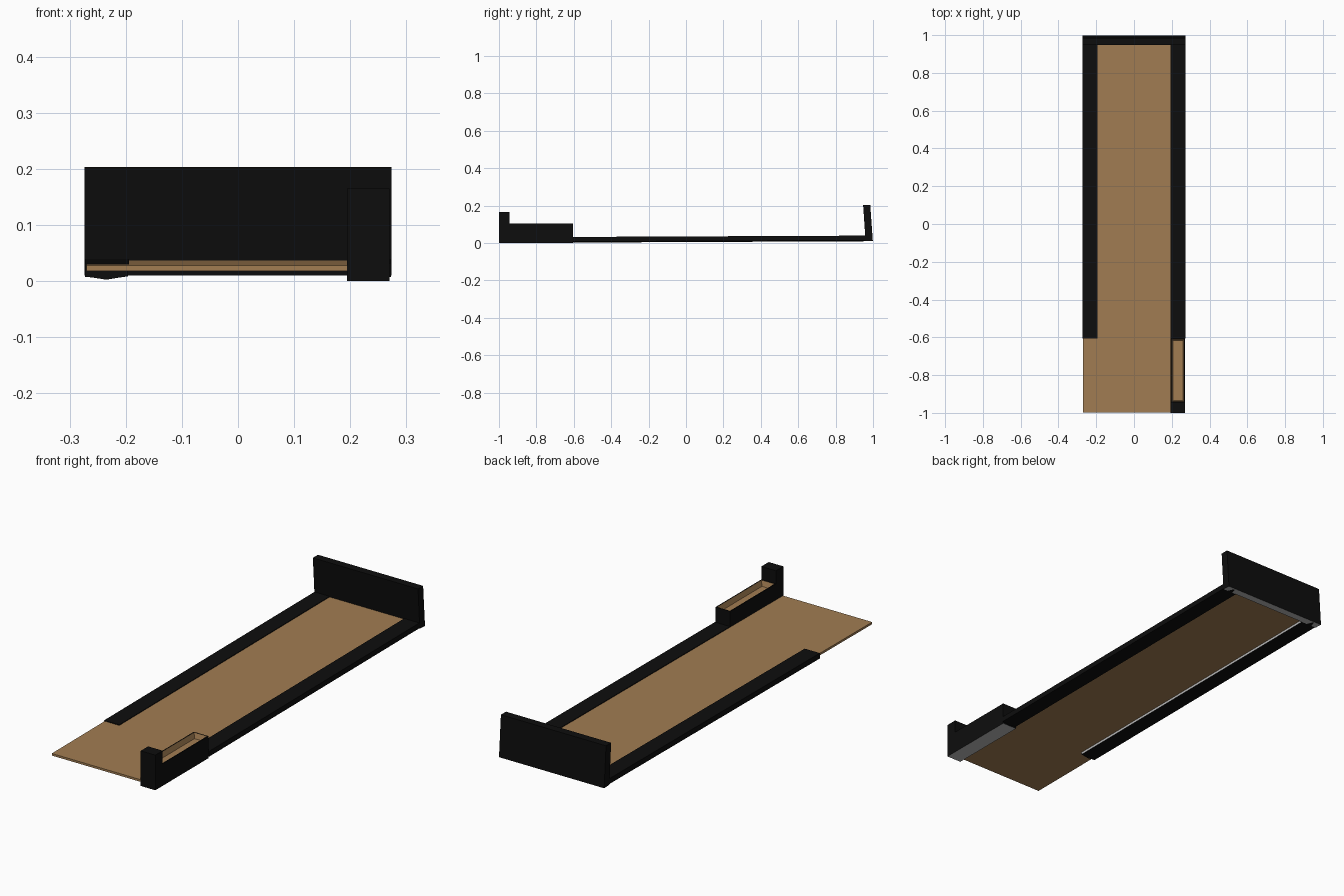
import bpy, bmesh

if "Cube" in bpy.data.objects:
    bpy.data.objects.remove(bpy.data.objects["Cube"])

SLOPE = 0.0045  # the deck rises slightly toward the back


def mat(name, rgb):
    m = bpy.data.materials.new(name)
    m.diffuse_color = (*rgb, 1)
    m.use_nodes = True
    m.node_tree.nodes["Principled BSDF"].inputs["Base Color"].default_value = m.diffuse_color
    return m


BLACK = mat("black", (0.004, 0.004, 0.004))
WOOD = mat("wood brown", (0.36, 0.205, 0.085))
GREY = mat("light grey", (0.5, 0.5, 0.5))


def finish(bm, name, mats):
    bmesh.ops.recalc_face_normals(bm, faces=bm.faces)
    me = bpy.data.meshes.new(name)
    bm.to_mesh(me)
    bm.free()
    for m in mats:
        me.materials.append(m)
    ob = bpy.data.objects.new(name, me)
    bpy.context.collection.objects.link(ob)
    return ob


def extrude(profile, axis_vec, to_point):
    """Closed prism from a 2D profile, pushed along axis_vec."""
    bm = bmesh.new()
    f = bm.faces.new([bm.verts.new(to_point(*p)) for p in profile])
    r = bmesh.ops.extrude_face_region(bm, geom=[f])
    bmesh.ops.translate(bm, vec=axis_vec, verts=[v for v in r["geom"] if isinstance(v, bmesh.types.BMVert)])
    bmesh.ops.recalc_face_normals(bm, faces=bm.faces)
    return bm


def long_part(profile, y0, y1):
    """XZ profile (given at y=-1) run along the sloping deck."""
    return extrude(profile, (0, y1 - y0, (y1 - y0) * SLOPE),
                   lambda x, z: (x, y0, z + (y0 + 1) * SLOPE))


# Wooden deck
finish(long_part([(-0.270, 0.018), (0.21, 0.018), (0.21, 0.028), (-0.270, 0.028)], -0.998, 0.985),
       "deck", [WOOD])

# Side rails: channels gripping the deck edge, with a shallow keel below
rail = [(0.273, 0.031), (0.194, 0.031), (0.194, 0.0275), (0.262, 0.0275), (0.262, 0.0185),
        (0.196, 0.0185), (0.196, 0.007), (0.21, 0.005), (0.235, 0.001), (0.26, 0.005), (0.273, 0.006)]
for side, name in ((-1, "left_rail"), (1, "right_rail")):
    bm = long_part([(x * side, z) for x, z in rail], -0.605, 0.99)
    for f in bm.faces:  # grey inner edge under the deck
        c = f.calc_center_median()
        if abs(f.normal.x) > 0.9 and abs(abs(c.x) - 0.196) < 0.001:
            f.material_index = 1
    finish(bm, name, [BLACK, GREY])

# Leaning back panel with grey underside
bm = extrude([(0.960, 0.012), (0.999, 0.010), (0.985, 0.204), (0.947, 0.204)], (0.547, 0, 0),
             lambda y, z: (-0.2735, y, z))
for f in bm.faces:
    if f.normal.z < -0.9:
        f.material_index = 1
finish(bm, "back_panel", [BLACK, GREY])

# Front corner block: post plus low box with a recessed wooden tray
bm = extrude([(-1, 0), (-0.605, 0), (-0.605, 0.104), (-0.945, 0.104), (-0.945, 0.165), (-1, 0.165)],
             (0.076, 0, 0), lambda y, z: (0.194, y, z))
for f in bm.faces:
    if f.normal.z < -0.9:
        f.material_index = 2
tray = next(f for f in bm.faces if f.normal.z > 0.9 and f.calc_center_median().z < 0.12)
bmesh.ops.inset_individual(bm, faces=[tray], thickness=0.006)
tray.material_index = 1
r = bmesh.ops.inset_individual(bm, faces=[tray], thickness=0.010, depth=-0.025)
for f in r["faces"]:
    f.material_index = 1
finish(bm, "corner_block", [BLACK, WOOD, GREY])
